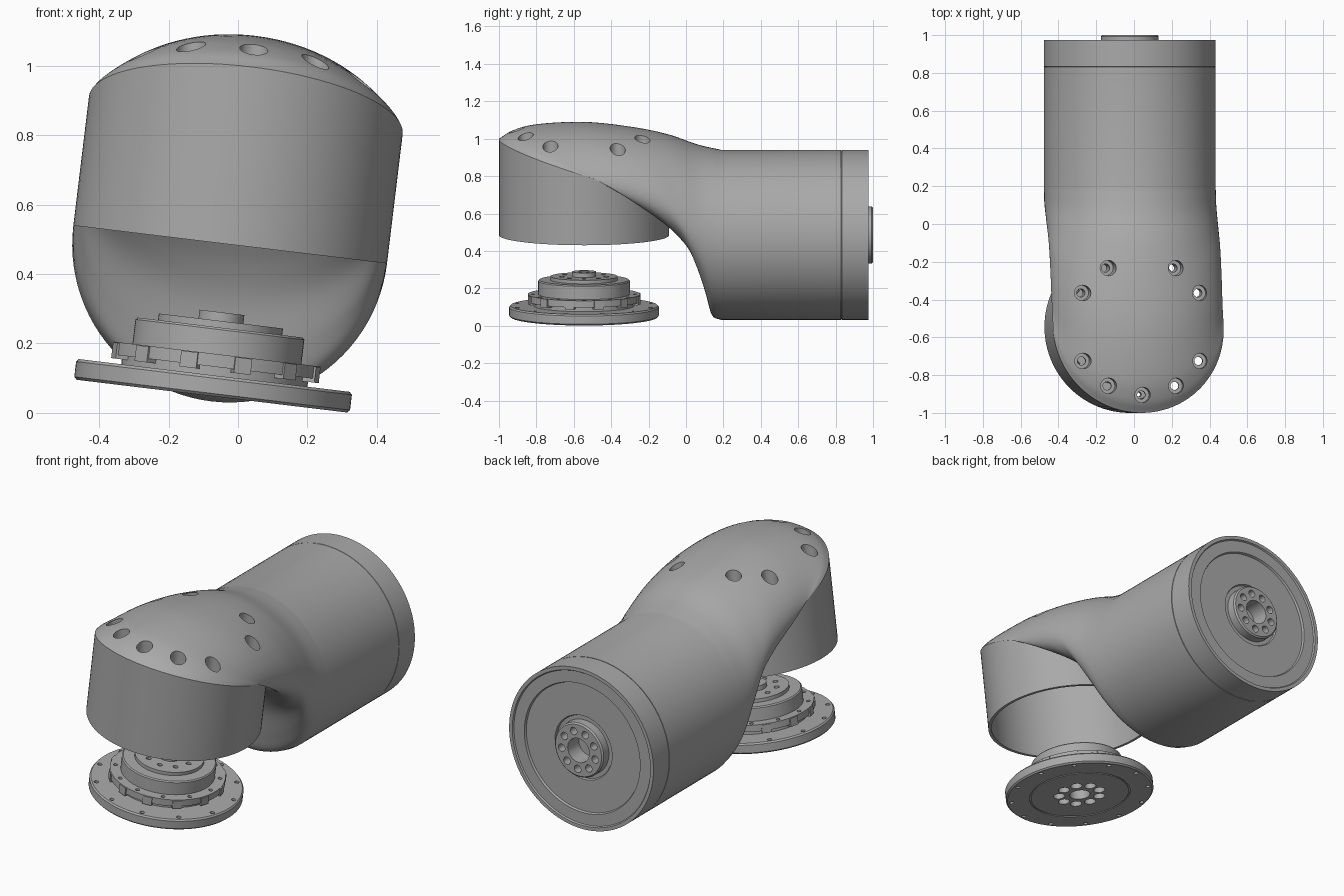
import bpy, bmesh
from math import sin, cos, pi, radians, sqrt
from mathutils import Matrix, Vector

if "Cube" in bpy.data.objects:
    bpy.data.objects.remove(bpy.data.objects["Cube"])

grey = bpy.data.materials.new("machine_grey")
grey.use_nodes = True
COLOR = (0.4, 0.4, 0.4, 1)
grey.diffuse_color = COLOR
grey.node_tree.nodes["Principled BSDF"].inputs["Base Color"].default_value = COLOR

R = 0.455                 # radius of both tubes
CUP_Y = -0.545            # centre line of the upright cup
PLACE = Matrix.Translation((-0.0225, 0, 0.485)) @ Matrix.Rotation(radians(6.9), 4, "Y")
UPRIGHT = Matrix.Translation((0, CUP_Y, 0))
ALONG = Matrix.Rotation(-pi / 2, 4, "X")


def seam_height(y):
    """Sloping plane where the cup meets the dome."""
    return 0.375 - 0.308 * (y - CUP_Y)


def make(name, bm):
    bmesh.ops.recalc_face_normals(bm, faces=bm.faces)
    mesh = bpy.data.meshes.new(name)
    bm.to_mesh(mesh)
    bm.free()
    mesh.materials.append(grey)
    obj = bpy.data.objects.new(name, mesh)
    bpy.context.collection.objects.link(obj)
    return obj


def skin(bm, rings, closed=False):
    """Bridge rings of vertices; cap the ends unless closed."""
    n = len(rings[0])
    pairs = list(zip(rings, rings[1:])) + ([(rings[-1], rings[0])] if closed else [])
    for a, b in pairs:
        for i in range(n):
            j = (i + 1) % n
            bm.faces.new((a[i], a[j], b[j], b[i]))
    if not closed:
        bm.faces.new(rings[0])
        bm.faces.new(rings[-1])


def lathe(bm, profile, matrix, n=96, closed=False):
    """Turn (radius, height) points around the local z axis."""
    rings = [[bm.verts.new(matrix @ Vector((r * cos(2 * pi * i / n), r * sin(2 * pi * i / n), h)))
              for i in range(n)] for r, h in profile]
    skin(bm, rings, closed)
    return rings


def drill_circle(bm, matrix, count, radius, size, low, high, turn=0):
    """Ring of round cutters."""
    for k in range(count):
        a = turn + 2 * pi * k / count
        spot = matrix @ Matrix.Translation((radius * cos(a), radius * sin(a), 0))
        lathe(bm, [(size, low), (size, high)], spot, 20)


def cut(obj, bm):
    cutter = make("cutter", bm)
    cutter.hide_render = True
    mod = obj.modifiers.new("holes", "BOOLEAN")
    mod.operation = "DIFFERENCE"
    mod.solver = "EXACT"
    mod.object = cutter
    bpy.context.view_layer.objects.active = obj
    bpy.ops.object.modifier_apply(modifier=mod.name)
    bpy.data.objects.remove(cutter)


def finish(obj, angle=32):
    obj.matrix_world = PLACE
    bpy.ops.object.select_all(action="DESELECT")
    obj.select_set(True)
    bpy.context.view_layer.objects.active = obj
    bpy.ops.object.shade_smooth_by_angle(angle=radians(angle))


def spline(points, steps):
    """Smooth path through the points."""
    pts = [Vector(p) for p in points]
    pts = [2 * pts[0] - pts[1]] + pts + [2 * pts[-1] - pts[-2]]
    out = []
    for a, b, c, d in zip(pts, pts[1:], pts[2:], pts[3:]):
        for s in range(steps):
            t = s / steps
            out.append(0.5 * (2 * b + (c - a) * t + (2 * a - 5 * b + 4 * c - d) * t * t
                              + (3 * b - a - 3 * c + d) * t ** 3))
    return out + [pts[-2]]


# Arm: elliptical sections fan from the sloping seam round to the rear tube
top = [(-1, 0.515), (-0.93, 0.558), (-0.8, 0.592), (-0.55, 0.605), (-0.3, 0.58),
       (-0.1, 0.54), (0.06, 0.485), (0.19, R)]
under = [(-0.09, 0.235), (-0.065, 0.16), (-0.025, 0.05), (0.04, -0.06), (0.085, -0.17),
         (0.115, -0.33), (0.14, -0.43), (0.19, -R)]
bm = bmesh.new()
rings = []
N = 96
for t, b in list(zip(spline(top, 6), spline(under, 6))) + [(Vector((0.83, R)), Vector((0.83, -R)))]:
    mid, half = (t + b) / 2, (t - b) / 2
    ring = []
    for i in range(N):
        a = 2 * pi * i / N
        p = mid + half * cos(a)
        ring.append(bm.verts.new((R * sin(a), p.x, p.y)))
    rings.append(ring)
skin(bm, rings)
arm = make("arm_shell", bm)

# Counterbored screw holes in the dome
bm = bmesh.new()
for deg in (-90, -60, -30, 30, 60, 120, 150, 210, 240):
    x, y = 0.36 * cos(radians(deg)), CUP_Y + 0.36 * sin(radians(deg))
    floor = max(seam_height(y) + 0.02, 0.42)
    lathe(bm, [(0.022, 0.1), (0.022, floor), (0.041, floor), (0.041, 0.8)],
          Matrix.Translation((x, y, 0)), 24)
cut(arm, bm)
finish(arm)

# Cup: thin tube whose upper edge follows the sloping seam
bm = bmesh.new()
rings = lathe(bm, [(R, 0), (R, 1), (0.438, 1), (0.438, 0)], UPRIGHT, closed=True)
for v in rings[1] + rings[2]:
    v.co.z = seam_height(v.co.y)
finish(make("cup_wall", bm))

# Rear cover with rim, stepped disc and hub
bm = bmesh.new()
lathe(bm, [(0.05, 0.83), (0.45, 0.83), (R, 0.834), (R, 0.975), (0.435, 0.975), (0.43, 0.967),
           (0.365, 0.967), (0.36, 0.955), (0.18, 0.955), (0.175, 0.945), (0.153, 0.945),
           (0.153, 0.992), (0.145, 1), (0.068, 1), (0.068, 0.9), (0.01, 0.9)], ALONG)
cover = make("rear_cover", bm)
bm = bmesh.new()
drill_circle(bm, ALONG, 9, 0.107, 0.021, 0.94, 1.1)
cut(cover, bm)
finish(cover)

# Stepped mounting flange under the cup
bm = bmesh.new()
lathe(bm, [(0.01, -0.25), (0.055, -0.25), (0.055, -0.44), (0.265, -0.44), (0.265, -0.435),
           (0.273, -0.435), (0.273, -0.44), (0.392, -0.44), (0.4, -0.432), (0.4, -0.388),
           (0.393, -0.38), (0.27, -0.38), (0.27, -0.355), (0.3, -0.355), (0.3, -0.318),
           (0.245, -0.318), (0.245, -0.247), (0.239, -0.241), (0.18, -0.241), (0.18, -0.222),
           (0.065, -0.222), (0.065, -0.197), (0.03, -0.197), (0.03, -0.215), (0.005, -0.215)], UPRIGHT)
flange = make("mounting_flange", bm)
bm = bmesh.new()
drill_circle(bm, UPRIGHT, 9, 0.112, 0.031, -0.5, -0.26)
drill_circle(bm, UPRIGHT, 9, 0.12, 0.014, -0.235, -0.15)
drill_circle(bm, UPRIGHT, 12, 0.37, 0.012, -0.5, -0.36, radians(15))
drill_circle(bm, UPRIGHT, 12, 0.272, 0.011, -0.33, -0.3)
cut(flange, bm)
finish(flange)

# Lugs hanging from the flange collar
bm = bmesh.new()
for k in range(12):
    spot = (UPRIGHT @ Matrix.Rotation(radians(15 + 30 * k), 4, "Z")
            @ Matrix.Translation((0.285, 0, -0.343)) @ Matrix.Diagonal((0.04, 0.05, 0.046, 1)))
    bmesh.ops.create_cube(bm, size=1, matrix=spot)
finish(make("collar_lugs", bm))
